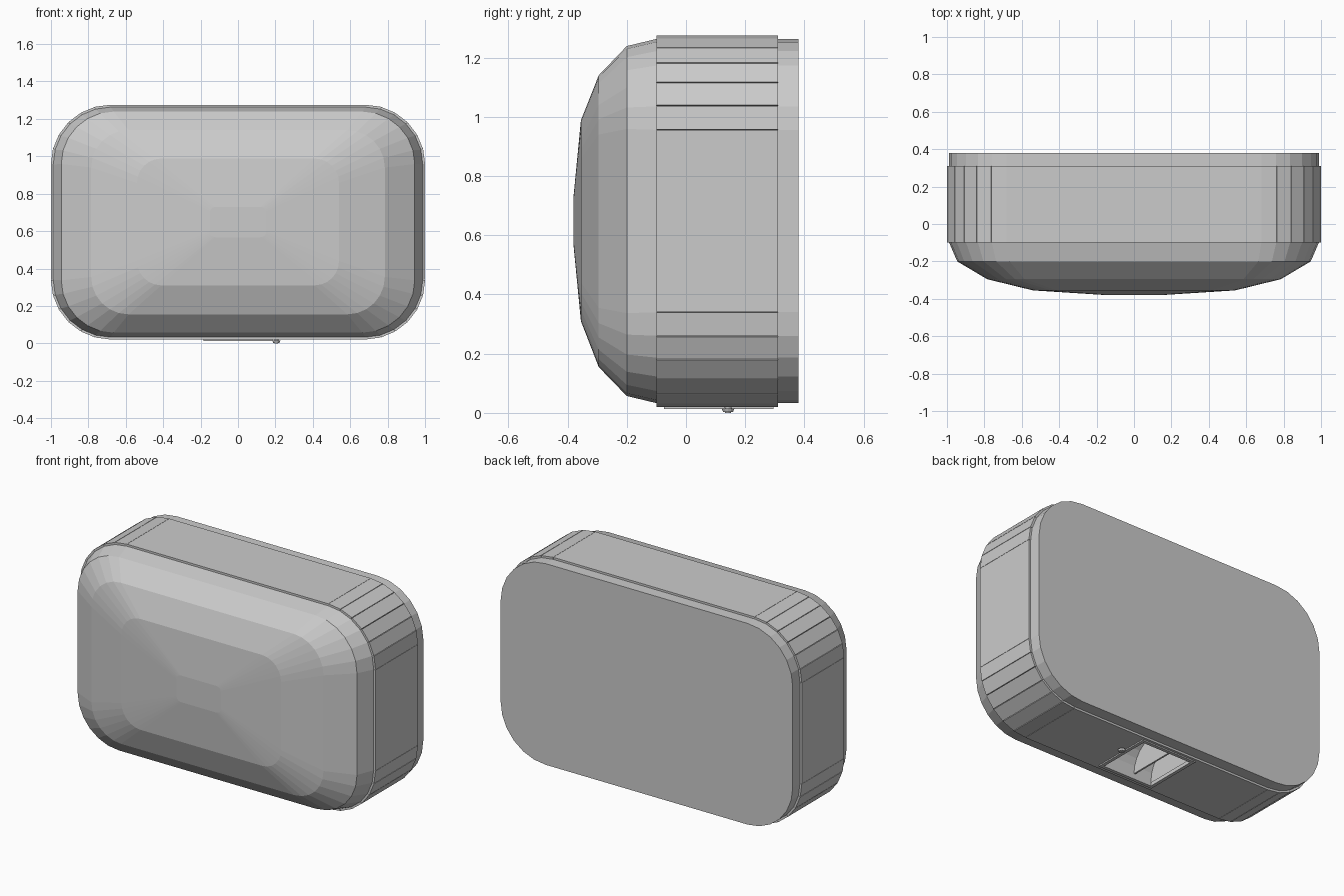
import bpy, bmesh, math
from mathutils import Vector

if "Cube" in bpy.data.objects:
    bpy.data.objects.remove(bpy.data.objects["Cube"])

grey = bpy.data.materials.new("light_grey")
grey.diffuse_color = (0.6, 0.6, 0.6, 1)
grey.use_nodes = True
grey.node_tree.nodes["Principled BSDF"].inputs["Base Color"].default_value = grey.diffuse_color


def finish(name, bm):
    bmesh.ops.recalc_face_normals(bm, faces=bm.faces)
    me = bpy.data.meshes.new(name)
    bm.to_mesh(me)
    bm.free()
    ob = bpy.data.objects.new(name, me)
    bpy.context.collection.objects.link(ob)
    me.materials.append(grey)
    return ob


def outline(hx, z0, z1, r, steps=6):
    """Rounded rectangle in x/z, counter-clockwise."""
    pts = []
    for k, (cx, cz) in enumerate([(hx - r, z1 - r), (r - hx, z1 - r), (r - hx, z0 + r), (hx - r, z0 + r)]):
        for i in range(steps + 1):
            a = math.pi / 2 * (k + i / steps)
            pts.append((cx + r * math.cos(a), cz + r * math.sin(a)))
    return pts


def add_box(bm, x0, x1, y0, y1, z0, z1):
    vs = bmesh.ops.create_cube(bm, size=1)["verts"]
    for v in vs:
        v.co = ((x0 + x1) / 2 + v.co.x * (x1 - x0),
                (y0 + y1) / 2 + v.co.y * (y1 - y0),
                (z0 + z1) / 2 + v.co.z * (z1 - z0))


def cut(ob, cutter):
    m = ob.modifiers.new("opening", 'BOOLEAN')
    m.operation, m.solver, m.object = 'DIFFERENCE', 'EXACT', cutter
    bpy.context.view_layer.objects.active = ob
    bpy.ops.object.modifier_apply(modifier=m.name)


# housing: back plate, straight sides and faceted front dome, lofted
rings = [(0.38, 0.988, 0.033, 1.263, 0.307),
         (-0.10, 0.988, 0.033, 1.263, 0.307),
         (-0.20, 0.945, 0.057, 1.239, 0.28),
         (-0.295, 0.785, 0.155, 1.14, 0.20),
         (-0.355, 0.54, 0.31, 0.988, 0.13),
         (-0.38, 0.15, 0.567, 0.73, 0.03)]
bm = bmesh.new()
loops = [[bm.verts.new((x, y, z)) for x, z in outline(hx, z0, z1, r)] for y, hx, z0, z1, r in rings]
n = len(loops[0])
for a, b in zip(loops, loops[1:]):
    for i in range(n):
        j = (i + 1) % n
        bm.faces.new((a[i], a[j], b[j], b[i]))
bm.faces.new(loops[0])
bm.faces.new(loops[-1])
housing = finish("housing", bm)

# side band: separate raised panels with fine gaps between them
bm = bmesh.new()
pts = outline(0.988, 0.033, 1.263, 0.307)
for i in range(n):
    p, q = Vector(pts[i]), Vector(pts[(i + 1) % n])
    d = (q - p).normalized()
    out = Vector((d.y, -d.x))
    inner = out * -0.003
    outer = out * 0.0125
    quad = [p + inner, q + inner, q + outer, p + outer]
    lo = [bm.verts.new((c.x, -0.10, c.y)) for c in quad]
    hi = [bm.verts.new((c.x, 0.31, c.y)) for c in quad]
    bm.faces.new(lo)
    bm.faces.new(hi)
    for k in range(4):
        m = (k + 1) % 4
        bm.faces.new((lo[k], lo[m], hi[m], hi[k]))
band = finish("side_band_panels", bm)

# air outlet opening in the underside
bm = bmesh.new()
add_box(bm, -0.17, 0.17, -0.06, 0.28, -0.1, 0.24)
cutter = finish("outlet_cutter", bm)
cutter.hide_render = True
cut(housing, cutter)
cut(band, cutter)
bpy.data.objects.remove(cutter)

# outlet rim
bm = bmesh.new()
for s in (-1, 1):
    add_box(bm, *sorted((s * 0.165, s * 0.185)), -0.075, 0.295, 0.013, 0.035)
add_box(bm, -0.185, 0.185, -0.075, -0.055, 0.013, 0.035)
add_box(bm, -0.185, 0.185, 0.275, 0.295, 0.013, 0.035)
finish("outlet_rim", bm)

# curved air deflector inside the outlet
bm = bmesh.new()
arc = [(-0.06 + 0.17 * (1 - math.cos(t)), 0.05 + 0.17 * math.sin(t))
       for t in (math.pi / 2 * i / 6 for i in range(7))]
left = [bm.verts.new((-0.17, y, z)) for y, z in arc]
right = [bm.verts.new((0.17, y, z)) for y, z in arc]
for i in range(6):
    bm.faces.new((left[i], left[i + 1], right[i + 1], right[i]))
finish("air_deflector", bm)

# divider vane
bm = bmesh.new()
add_box(bm, -0.06, -0.05, -0.06, 0.28, 0.05, 0.24)
finish("divider_vane", bm)

# small sensor button beside the outlet
bm = bmesh.new()
for r, z0, z1 in ((0.021, 0.003, 0.014), (0.012, 0.0, 0.03)):
    vs = bmesh.ops.create_cone(bm, cap_ends=True, segments=12, radius1=r * 0.8, radius2=r, depth=z1 - z0)["verts"]
    bmesh.ops.translate(bm, verts=vs, vec=(0.205, 0.142, (z0 + z1) / 2))
finish("sensor_button", bm)
